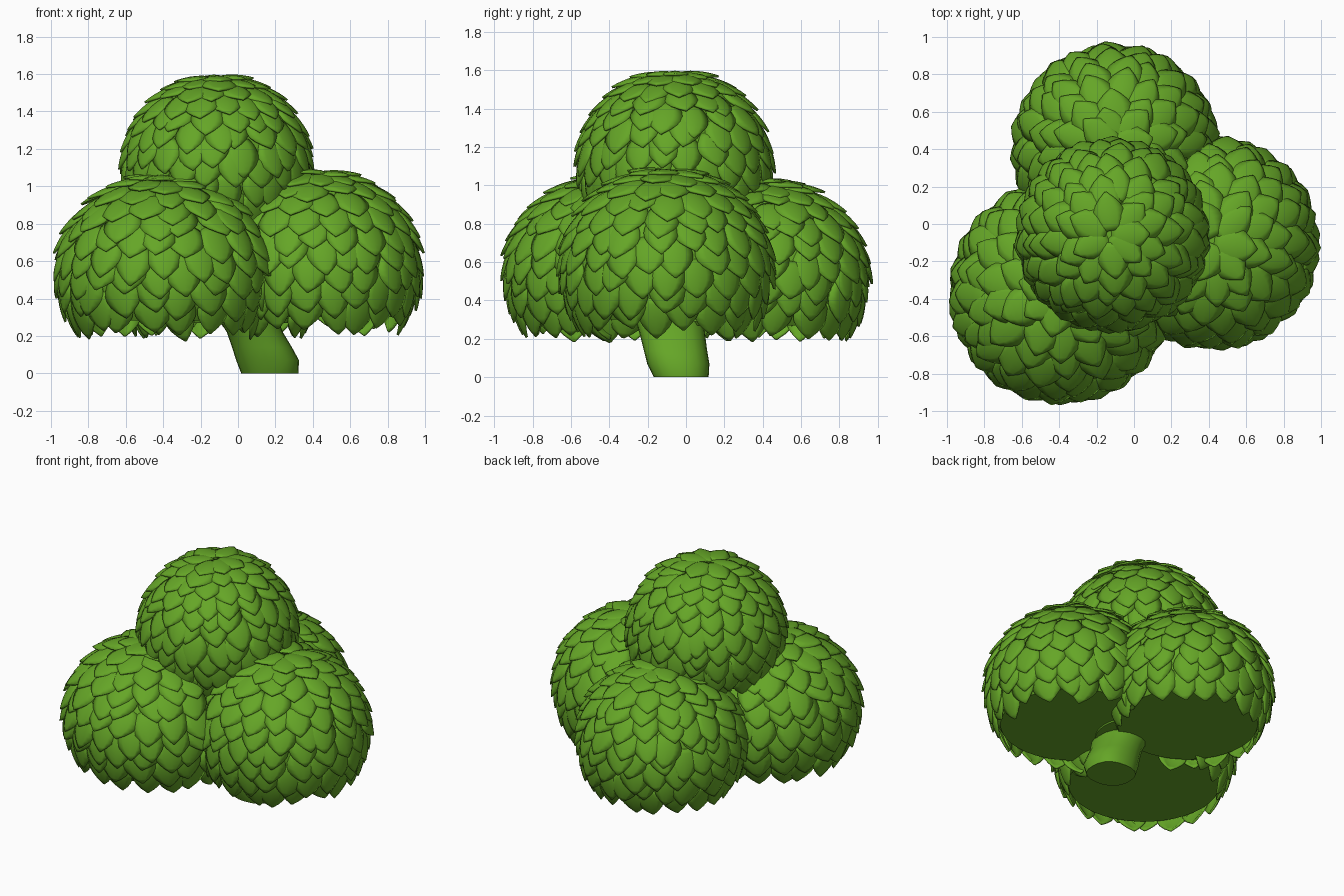
import bpy, bmesh, math, random
from mathutils import Vector, Matrix

if "Cube" in bpy.data.objects:
    bpy.data.objects.remove(bpy.data.objects["Cube"])
random.seed(4)

green = bpy.data.materials.new("leaf green")
green.diffuse_color = (0.13, 0.38, 0.02, 1)
green.use_nodes = True
green.node_tree.nodes["Principled BSDF"].inputs["Base Color"].default_value = green.diffuse_color

# name, centre, radius, height radius
DOMES = [
    ("front_left_dome", Vector((-0.39, -0.365, 0.54)), 0.605, 0.545),
    ("right_dome", Vector((0.425, -0.105, 0.56)), 0.573, 0.55),
    ("back_dome", Vector((-0.10, 0.41, 0.52)), 0.56, 0.532),
    ("top_dome", Vector((-0.115, -0.06, 1.105)), 0.522, 0.513),
]
FLOOR = -0.47          # height of the flat underside, in dome radii
NU, NV = 7, 4          # leaf grid


def finish(bm, name, angle=50):
    bmesh.ops.recalc_face_normals(bm, faces=bm.faces)
    me = bpy.data.meshes.new(name)
    bm.to_mesh(me)
    bm.free()
    ob = bpy.data.objects.new(name, me)
    bpy.context.collection.objects.link(ob)
    me.materials.append(green)
    bpy.ops.object.select_all(action='DESELECT')
    ob.select_set(True)
    bpy.context.view_layer.objects.active = ob
    bpy.ops.object.shade_smooth_by_angle(angle=math.radians(angle))
    return ob


def buried(p, own):
    # true when the point lies inside another dome's core or in the filled centre
    if p.z < 0.6 and math.hypot(p.x - 0.02, p.y - 0.03) < 0.26:
        return True
    for name, c, r, h in DOMES:
        d = p - c
        q = Vector((d.x / r, d.y / r, d.z / h))
        if name != own and q.length < 0.88 and q.z > FLOOR - 0.2:
            return True
    return False


def leaf(bm, own, c, r, h, theta, phi, length, width):
    # pointed, cupped leaf lying on the dome and lifting towards its tip
    n = Vector((math.sin(theta) * math.cos(phi), math.sin(theta) * math.sin(phi), math.cos(theta)))
    t = Vector((math.cos(theta) * math.cos(phi), math.cos(theta) * math.sin(phi), -math.sin(theta)))
    b = n.cross(t)
    turn = Matrix.Rotation(random.uniform(-0.2, 0.2), 3, n)
    t, b = turn @ t, turn @ b
    lift = random.uniform(-0.01, 0.01)
    rows = []
    for i in range(NU + 1):
        u = i / NU
        w = width * (0.55 + 0.45 * math.sin(math.pi * u / 0.9)) if u < 0.45 else \
            width * (1 - ((u - 0.45) / 0.55) ** 1.9)
        w = max(w, 0.006)
        row = []
        for j in range(NV + 1):
            v = 2 * j / NV - 1
            d = (n * math.cos(u * length) + t * math.sin(u * length) + b * (v * w)).normalized()
            rad = 0.93 + lift + 0.068 * u ** 0.8 - 0.028 * v * v * (w / width)
            row.append(c + Vector((d.x * r, d.y * r, d.z * h)) * rad)
        rows.append(row)
    if buried(rows[-1][NV // 2], own) and buried(rows[NU // 2][NV // 2], own):
        return
    vs = [[bm.verts.new(p) for p in row] for row in rows]
    for i in range(NU):
        for j in range(NV):
            bm.faces.new((vs[i][j], vs[i + 1][j], vs[i + 1][j + 1], vs[i][j + 1]))


def dome(name, c, r, h):
    # core with a flat underside
    bm = bmesh.new()
    bmesh.ops.create_uvsphere(bm, u_segments=40, v_segments=24, radius=0.925)
    cut = bmesh.ops.bisect_plane(bm, geom=bm.verts[:] + bm.edges[:] + bm.faces[:],
                                 plane_co=(0, 0, FLOOR), plane_no=(0, 0, -1), clear_outer=True)
    rim = [e for e in cut["geom_cut"] if isinstance(e, bmesh.types.BMEdge)]
    bmesh.ops.contextual_create(bm, geom=rim)
    for v in bm.verts:
        v.co = c + Vector((v.co.x * r, v.co.y * r, v.co.z * h))
    finish(bm, name + "_core")

    # overlapping rows of leaves from the crown down to the fringe
    bm = bmesh.new()
    rows = 10
    for k in range(rows):
        theta = 0.03 + k * 1.80 / (rows - 1)
        ring = math.sin(theta + 0.22)
        count = max(7, round(2 * math.pi * ring / 0.28))
        for m in range(count):
            phi = 2 * math.pi * (m + 0.5 * (k % 2) + random.uniform(-0.2, 0.2)) / count + k * 0.07
            leaf(bm, name, c, r, h, theta + random.uniform(-0.05, 0.05), phi,
                 0.40 * random.uniform(0.92, 1.08), 0.18 * random.uniform(0.92, 1.1))
    ob = finish(bm, name + "_leaves", 60)
    mod = ob.modifiers.new("thickness", 'SOLIDIFY')
    mod.thickness = 0.012
    mod.offset = 0


for d in DOMES:
    dome(*d)

# flat filler closing the gap between the three lower domes
bm = bmesh.new()
bmesh.ops.create_cone(bm, cap_ends=True, segments=32, radius1=0.25, radius2=0.25, depth=0.35,
                      matrix=Matrix.Translation((0.02, 0.03, 0.465)))
finish(bm, "underside_centre")

# leaning, rounded trunk
bm = bmesh.new()
SIDES = 20
rings = []
for z, x, y, hx, hy in [(0, 0.17, -0.025, 0.153, 0.143), (0.07, 0.158, -0.04, 0.168, 0.162),
                        (0.14, 0.128, -0.055, 0.16, 0.165), (0.22, 0.09, -0.07, 0.15, 0.17),
                        (0.30, 0.05, -0.085, 0.16, 0.18), (0.40, 0.0, -0.09, 0.18, 0.19)]:
    ring = []
    for i in range(SIDES):
        a = 2 * math.pi * i / SIDES
        s = (abs(math.cos(a)) ** 2.4 + abs(math.sin(a)) ** 2.4) ** (-1 / 2.4)
        ring.append(bm.verts.new((x + hx * s * math.cos(a), y + hy * s * math.sin(a), z)))
    rings.append(ring)
for lo, hi in zip(rings, rings[1:]):
    for i in range(SIDES):
        j = (i + 1) % SIDES
        bm.faces.new((lo[i], lo[j], hi[j], hi[i]))
bm.faces.new(rings[0][::-1])
bm.faces.new(rings[-1])
finish(bm, "trunk")
